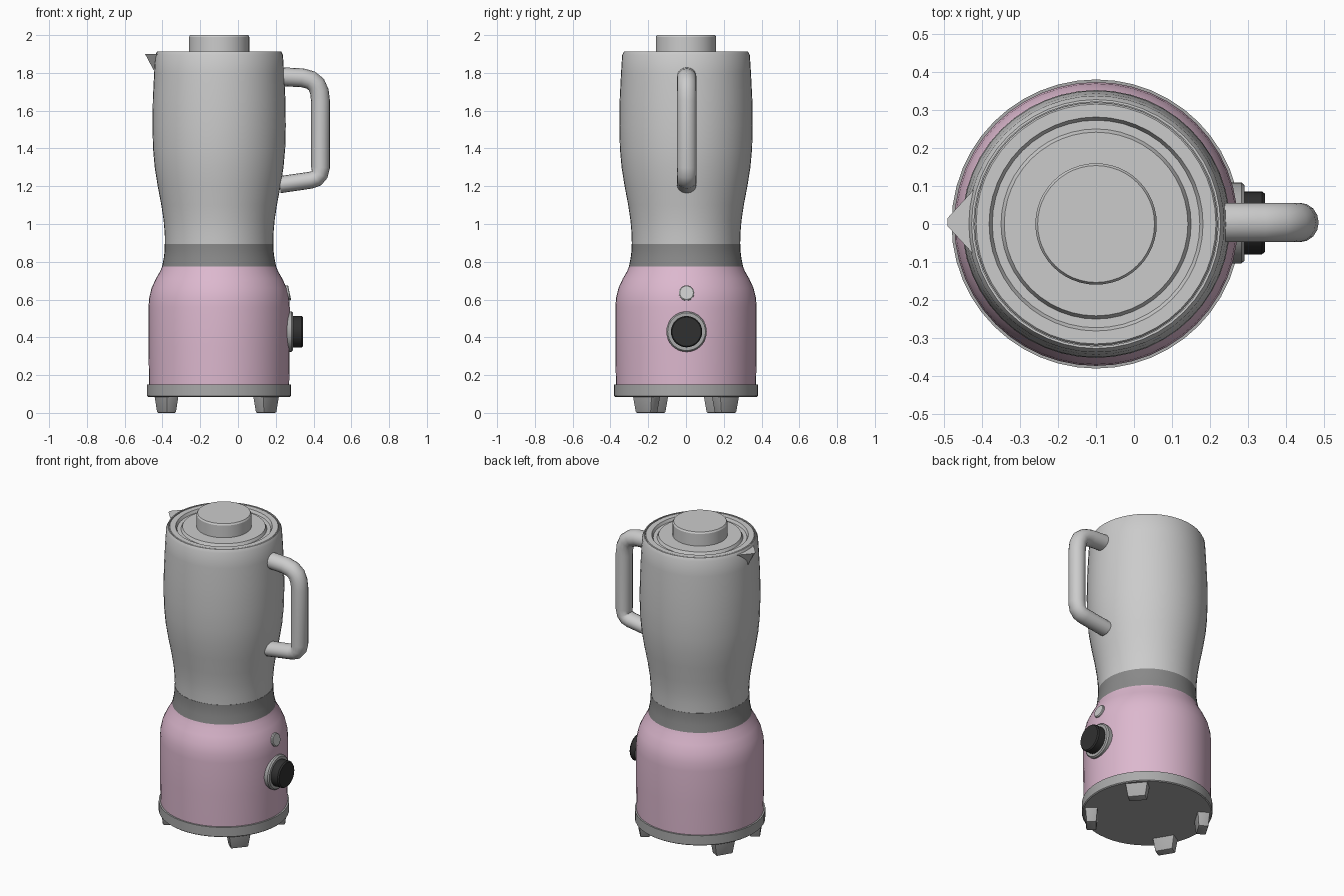
import bpy, bmesh, math
from mathutils import Vector, Matrix

if "Cube" in bpy.data.objects:
    bpy.data.objects.remove(bpy.data.objects["Cube"])

CX = -0.10  # vertical axis of the blender


def material(name, rgb):
    m = bpy.data.materials.new(name)
    m.diffuse_color = (*rgb, 1)
    m.use_nodes = True
    m.node_tree.nodes["Principled BSDF"].inputs["Base Color"].default_value = m.diffuse_color
    return m


PINK = material("pink", (0.72, 0.48, 0.62))
DARK = material("dark_grey", (0.25, 0.25, 0.25))
BLACK = material("black", (0.03, 0.03, 0.03))
MID = material("mid_grey", (0.4, 0.4, 0.4))


def finish(bm, name, mat=None, matrix=None, angle=30):
    bmesh.ops.recalc_face_normals(bm, faces=bm.faces)
    me = bpy.data.meshes.new(name)
    bm.to_mesh(me)
    bm.free()
    ob = bpy.data.objects.new(name, me)
    bpy.context.collection.objects.link(ob)
    if matrix:
        ob.matrix_world = matrix
    if mat:
        me.materials.append(mat)
    bpy.ops.object.select_all(action='DESELECT')
    bpy.context.view_layer.objects.active = ob
    ob.select_set(True)
    bpy.ops.object.shade_smooth_by_angle(angle=math.radians(angle))
    return ob


def lathe(name, profile, mat=None, matrix=None, n=48):
    """Revolve (radius, z) points about z; open ends are capped."""
    bm = bmesh.new()
    rings = [[bm.verts.new((r * math.cos(2 * math.pi * i / n),
                            r * math.sin(2 * math.pi * i / n), z)) for i in range(n)]
             for r, z in profile]
    for a, b in zip(rings, rings[1:]):
        for i in range(n):
            j = (i + 1) % n
            bm.faces.new((a[i], a[j], b[j], b[i]))
    bm.faces.new(rings[0])
    bm.faces.new(rings[-1])
    return finish(bm, name, mat, matrix or Matrix.Translation((CX, 0, 0)))


# Motor base
lathe("base_plate", [(0.375, 0.085), (0.381, 0.09), (0.381, 0.15), (0.36, 0.15)], MID)
lathe("motor_housing", [(0.371, 0.15), (0.374, 0.35), (0.374, 0.56), (0.370, 0.61),
                        (0.358, 0.66), (0.335, 0.71), (0.312, 0.75), (0.302, 0.775)], PINK)
lathe("collar", [(0.302, 0.775), (0.293, 0.82), (0.288, 0.86), (0.288, 0.895)], DARK)

# Jar and lid
lathe("jar", [(0.287, 0.895), (0.288, 0.95), (0.294, 1.02), (0.306, 1.10), (0.325, 1.20),
              (0.341, 1.30), (0.350, 1.40), (0.353, 1.52), (0.351, 1.66), (0.344, 1.80),
              (0.338, 1.895), (0.328, 1.914), (0.322, 1.914), (0.322, 1.895)])
lathe("lid", [(0.320, 1.88), (0.320, 1.908), (0.316, 1.912), (0.282, 1.912), (0.272, 1.892),
              (0.252, 1.892), (0.242, 1.912), (0.165, 1.912)])
lathe("lid_cap", [(0.160, 1.905), (0.160, 1.99), (0.154, 2.0)])

# Pouring spout: a wedge tapering to a point below the rim
bm = bmesh.new()
tip = [bm.verts.new((-0.492, y, 1.9)) for y in (0.015, -0.005)]
low = bm.verts.new((-0.447, 0.005, 1.815))
back = [bm.verts.new((-0.405, y, 1.9)) for y in (0.11, -0.10)]
inner = bm.verts.new((-0.41, 0.005, 1.80))
for f in ((tip[0], tip[1], back[1], back[0]), (tip[0], tip[1], low),
          (tip[0], low, inner, back[0]), (tip[1], back[1], inner, low),
          (back[0], inner, back[1])):
    bm.faces.new(f)
finish(bm, "spout")

# Handle: oval section swept along a path in the xz plane
path = [Vector((x, z)) for x, z in (
    (0.22, 1.780), (0.34, 1.774), (0.385, 1.762), (0.415, 1.738), (0.431, 1.70),
    (0.437, 1.65), (0.437, 1.30), (0.432, 1.262), (0.415, 1.242), (0.385, 1.232),
    (0.22, 1.208))]
bm = bmesh.new()
rings = []
N = 16
for i, p in enumerate(path):
    d1 = (p - path[max(i - 1, 0)]).normalized()
    d2 = (path[min(i + 1, len(path) - 1)] - p).normalized()
    t = (d1 + d2).normalized()
    nrm = Vector((-t.y, t.x))
    rad = 0.05 if i < 7 else 0.045
    ring = []
    for k in range(N):
        a = 2 * math.pi * k / N
        q = p + nrm * rad * math.cos(a)
        ring.append(bm.verts.new((q.x, 0.004 + 0.052 * math.sin(a), q.y)))
    rings.append(ring)
for a, b in zip(rings, rings[1:]):
    for k in range(N):
        j = (k + 1) % N
        bm.faces.new((a[k], a[j], b[j], b[k]))
bm.faces.new(rings[0])
bm.faces.new(rings[-1])
finish(bm, "handle", angle=40)


# Controls on the right side, lathed about outward axes
def outward(x, z, tilt=0):
    return Matrix.Translation((x, 0.003, z)) @ Matrix.Rotation(math.radians(90 - tilt), 4, 'Y')


lathe("dial_ring", [(0.107, 0), (0.107, 0.027), (0.100, 0.035)], MID, outward(0.256, 0.43), 32)
lathe("dial", [(0.083, 0), (0.083, 0.048), (0.077, 0.056)], BLACK, outward(0.289, 0.43), 32)
lathe("button", [(0.041, 0), (0.041, 0.026), (0.036, 0.03)], None, outward(0.244, 0.63, 12), 24)

# Four tapered feet set around the rim
for label, deg in (("front_right", -40), ("back_right", 40),
                   ("front_left", -149), ("back_left", 149)):
    bm = bmesh.new()
    bmesh.ops.create_cube(bm, size=1)
    for v in bm.verts:
        s = 1.0 if v.co.z > 0 else 0.78
        v.co = (v.co.x * 0.075 * s, v.co.y * 0.135 * s, v.co.z * 0.095 + 0.0475)
    edges = [e for e in bm.edges if e.verts[0].co.z + e.verts[1].co.z < 0.15]
    bmesh.ops.bevel(bm, geom=edges, offset=0.007, segments=2, affect='EDGES', profile=0.5)
    finish(bm, "foot_" + label, MID,
           Matrix.Translation((CX, 0, 0)) @ Matrix.Rotation(math.radians(deg), 4, 'Z')
           @ Matrix.Translation((0.325, 0, 0)))
